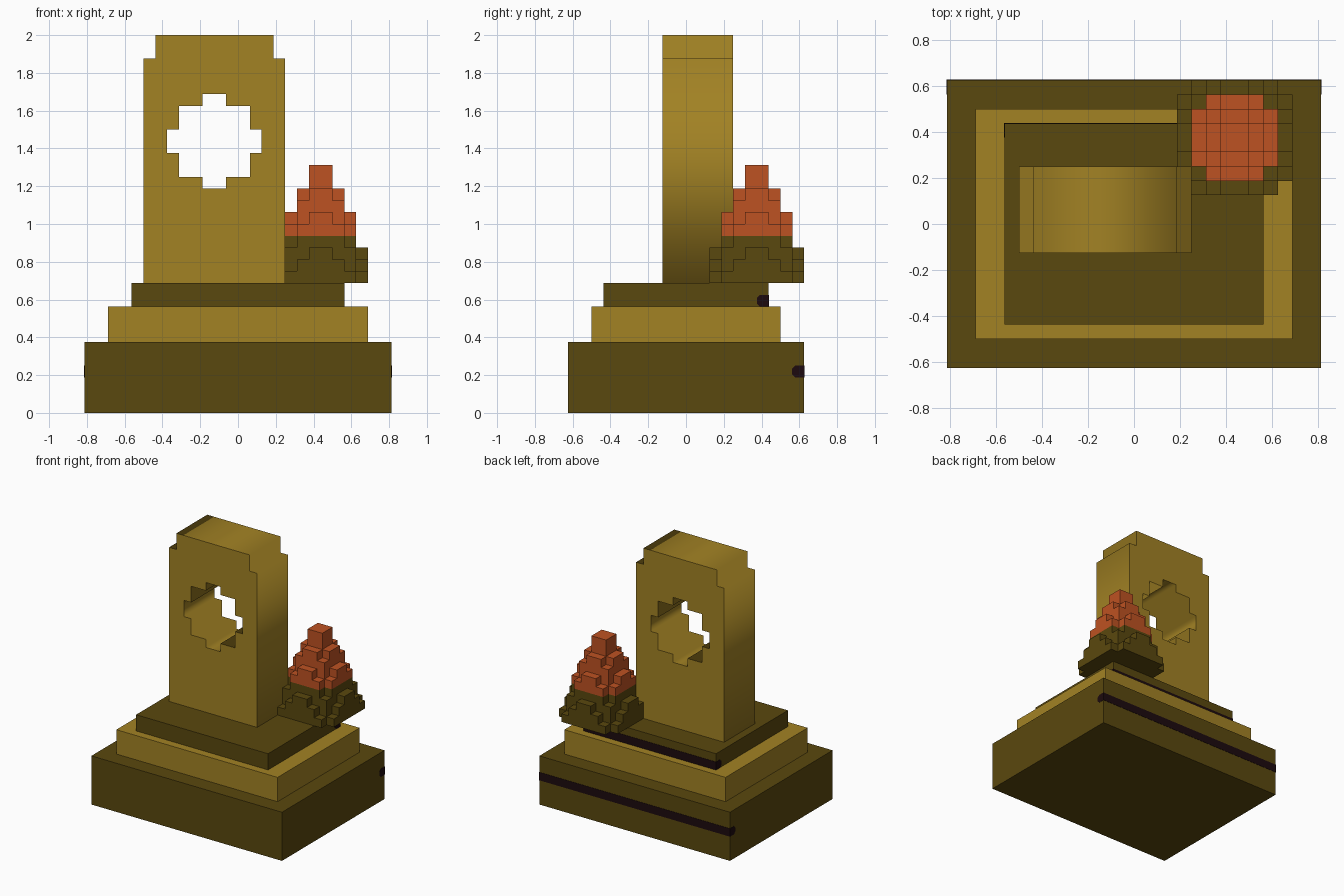
import bpy, bmesh, math

cube = bpy.data.objects.get("Cube")
if cube:
    bpy.data.objects.remove(cube, do_unlink=True)

U = 1 / 16  # one block


def material(name, rgb):
    lin = [((c / 255 + 0.055) / 1.055) ** 2.4 if c > 10 else c / 255 / 12.92 for c in rgb]
    m = bpy.data.materials.new(name)
    m.use_nodes = True
    m.diffuse_color = (*lin, 1)
    m.node_tree.nodes["Principled BSDF"].inputs["Base Color"].default_value = (*lin, 1)
    return m


GOLD = material("gold stone", (162, 130, 36))
DARK = material("dark olive stone", (90, 72, 14))
ORANGE = material("orange flame", (190, 82, 34))
BLACK = material("near black seam", (28, 10, 14))


def finish(name, bm, *mats):
    me = bpy.data.meshes.new(name)
    bm.to_mesh(me)
    bm.free()
    for m in mats:
        me.materials.append(m)
    ob = bpy.data.objects.new(name, me)
    bpy.context.collection.objects.link(ob)
    return ob


def tier(name, hx, hy, z0, z1, mat):
    """Centred box; sizes in blocks."""
    bm = bmesh.new()
    bmesh.ops.create_cube(bm, size=1)
    for v in bm.verts:
        v.co = (v.co.x * 2 * hx * U, v.co.y * 2 * hy * U, (z0 if v.co.z < 0 else z1) * U)
    return finish(name, bm, mat)


def seam(name, hx, hy, z0):
    """Dark bar along the back of a tier, a hair proud of its back and ends."""
    e, c = 0.002, 0.016
    y0, y1, z0, z1 = (hy - 1) * U, hy * U + e, z0 * U, (z0 + 1) * U
    prof = [(y1, z0), (y1, z1), (y0 + c, z1), (y0, z1 - c), (y0, z0 + c), (y0 + c, z0)]
    bm = bmesh.new()
    f = bm.faces.new([bm.verts.new((-hx * U - e, y, z)) for y, z in prof])
    ext = bmesh.ops.extrude_face_region(bm, geom=[f])
    verts = [g for g in ext["geom"] if isinstance(g, bmesh.types.BMVert)]
    bmesh.ops.translate(bm, verts=verts, vec=(2 * (hx * U + e), 0, 0))
    bmesh.ops.recalc_face_normals(bm, faces=bm.faces)
    return finish(name, bm, BLACK)


# Stepped pedestal
tier("lower_step", 13, 10, 0, 6, DARK)
tier("middle_step", 11, 8, 6, 9, GOLD)
tier("upper_step", 9, 7, 9, 11, DARK)
seam("lower_step_seam", 13, 10, 3)
seam("upper_step_seam", 9, 7, 9)

# Upright slab with notched top corners and a stepped round window
half_outline = [(6, 11), (6, 30), (5, 30), (5, 32)]
quarter = [(1, 4), (1, 3), (3, 3), (3, 1), (4, 1)]
outline = half_outline + [(-x, z) for x, z in reversed(half_outline)]
right = quarter + [(x, -z) for x, z in reversed(quarter)]
window = [(x, z + 23) for x, z in right + [(-x, z) for x, z in reversed(right)]]

curve = bpy.data.curves.new("slab", "CURVE")
curve.dimensions = "2D"
curve.fill_mode = "BOTH"
curve.extrude = 3 * U
for loop in (outline, window):
    s = curve.splines.new("POLY")
    s.points.add(len(loop) - 1)
    for p, (x, z) in zip(s.points, loop):
        p.co = ((x - 2) * U, z * U, 0, 1)
    s.use_cyclic_u = True
curve.materials.append(GOLD)
slab = bpy.data.objects.new("slab", curve)
bpy.context.collection.objects.link(slab)
slab.rotation_euler.x = math.pi / 2
slab.location.y = U
bpy.ops.object.select_all(action="DESELECT")
slab.select_set(True)
bpy.context.view_layer.objects.active = slab
bpy.ops.object.convert(target="MESH")
bm = bmesh.new()
bm.from_mesh(slab.data)
bmesh.ops.remove_doubles(bm, verts=bm.verts, dist=1e-5)
bmesh.ops.recalc_face_normals(bm, faces=bm.faces)
bm.to_mesh(slab.data)
bm.free()

# Blocky cone: discs of blocks that shrink with height, orange above the fourth layer
cells = {(i, j, k) for k in range(10) for i in range(-4, 4) for j in range(-4, 4)
         if math.hypot(i + 0.5, j + 0.5) <= 4.5 - 0.388 * k}
bm = bmesh.new()
for cell in cells:
    for axis in range(3):
        for side in (0, 1):
            nb = list(cell)
            nb[axis] += 2 * side - 1
            if tuple(nb) in cells:
                continue
            a, b = (axis + 1) % 3, (axis + 2) % 3
            corners = []
            for da, db in ((0, 0), (1, 0), (1, 1), (0, 1)):
                p = list(cell)
                p[axis] += side
                p[a] += da
                p[b] += db
                corners.append(bm.verts.new(((p[0] + 7) * U, (p[1] + 6) * U, (p[2] + 11) * U)))
            f = bm.faces.new(corners if side else corners[::-1])
            f.material_index = 1 if cell[2] >= 4 else 0
bmesh.ops.remove_doubles(bm, verts=bm.verts, dist=1e-5)
finish("stepped_flame_cone", bm, DARK, ORANGE)
